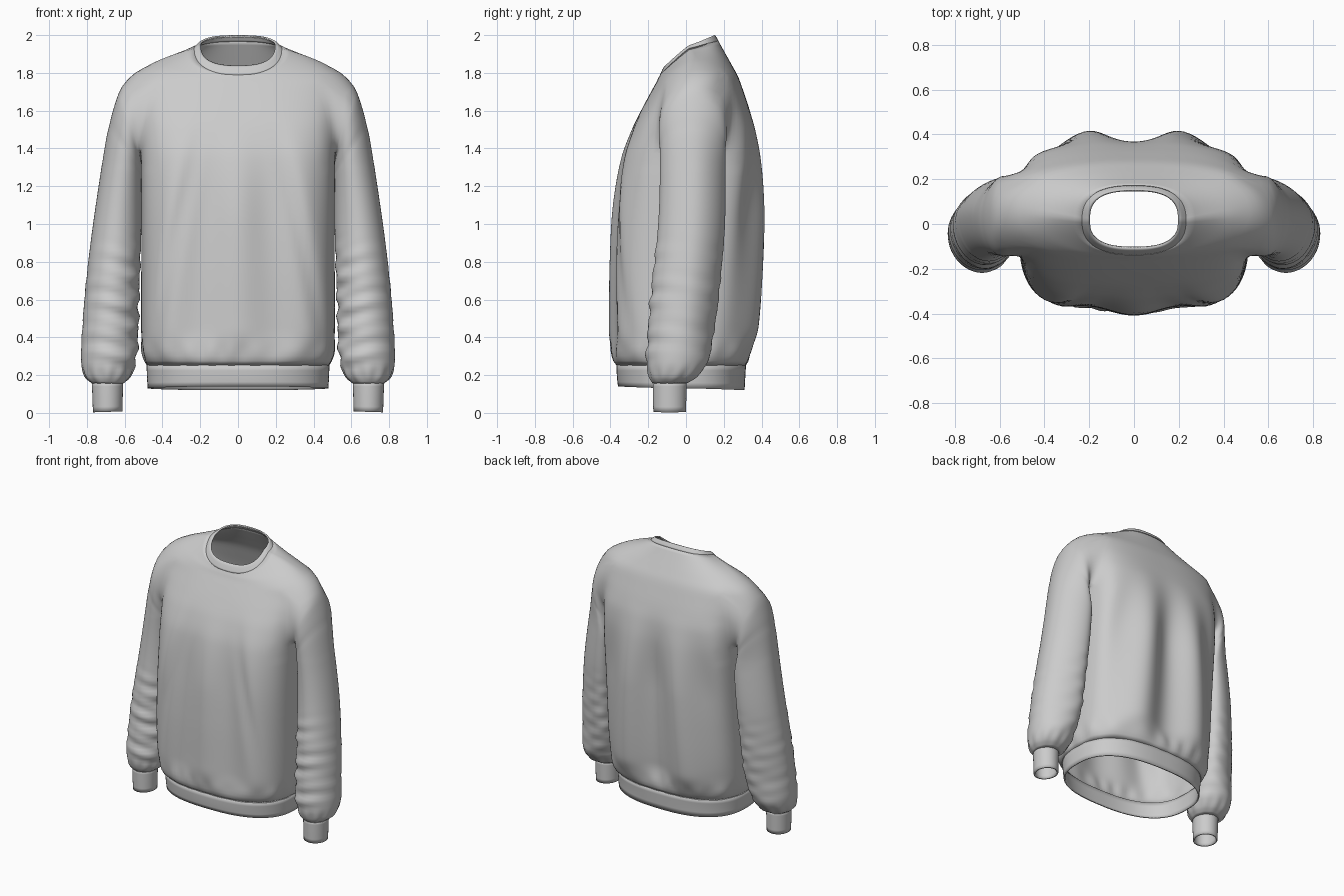
import bpy, bmesh
from math import sin, cos, pi, exp, dist

if "Cube" in bpy.data.objects:
    bpy.data.objects.remove(bpy.data.objects["Cube"])

N = 128          # columns around the torso
H = 7            # armhole half width, in columns


def dense(keys, step):
    """Smoothly resample a list of key cross-sections."""
    t = [0.0]
    for a, b in zip(keys, keys[1:]):
        t.append(t[-1] + dist(a[:-1], b[:-1]))
    last = len(keys) - 1

    def slope(i):
        a, b = max(i - 1, 0), min(i + 1, last)
        return [(q - p) / (t[b] - t[a]) for p, q in zip(keys[a], keys[b])]

    rows = []
    for i in range(last):
        d = t[i + 1] - t[i]
        n = max(1, round(d / step))
        m0, m1 = slope(i), slope(i + 1)
        for k in range(n):
            u = k / n
            h0, h1 = 2*u**3 - 3*u*u + 1, 3*u*u - 2*u**3
            g0, g1 = (u**3 - 2*u*u + u) * d, (u**3 - u*u) * d
            rows.append([h0*p + h1*q + g0*r + g1*s
                         for p, q, r, s in zip(keys[i], keys[i + 1], m0, m1)])
    return rows + [list(keys[-1])]


def ramp(a, b, v):
    u = min(1, max(0, (v - a) / (b - a)))
    return u * u * (3 - 2 * u)


def torso_point(key, j, folds=False):
    """Key: z front, z side, z back, half width, y front, y back, squareness."""
    zf, zs, zb, w, yf, yb, n = key
    a = 2 * pi * j / N
    yc, d = (yf + yb) / 2, (yb - yf) / 2
    r = (abs(cos(a) / w)**n + abs(sin(a) / d)**n) ** (-1 / n)
    x, y = r * cos(a), r * sin(a)
    t = y / d
    z = zs + ((zb if t > 0 else zf) - zs) * abs(t)**(1.6 - .5 * ramp(1.82, 1.92, zs))
    if folds:
        env = ramp(.26, .45, zs) * (1 - ramp(1.0, 1.62, zs)) * t * t
        xs = x / (1 - .3 * (zs - .4))
        if t > 0:
            y -= .037 * cos(2 * pi * xs / .5) * env
        else:
            crease = (abs(x) - .25 - .22 * (1.3 - zs)) / .045
            y += (.02 * exp(-crease * crease) - .018 * cos(2 * pi * xs / .44)) * env
        pucker = .012 * sin(19 * a + 2 * sin(3 * a)) * exp(-((zs - .32) / .05)**2)
        x, y = x * (1 + pucker), y * (1 + pucker)
    return (x, y + yc, z)


def sleeve_point(key, a, side, folds=False):
    """Key: outer x, outer z, inner x, inner z, y front, y back."""
    ox, oz, ix, iz, yf, yb = key
    c, s = cos(a), sin(a)
    lean = 0
    if folds:
        z = (oz + iz) / 2
        lean = .055 * max(0, s)**2 * ramp(.2, .5, z) * (1 - ramp(1.2, 1.5, z))
        env = ramp(.17, .3, z) * (1 - ramp(.65, 1.0, z)) * (.6 - .4 * c) * (1 - .4 * s)
        k = 1 + .03 * env * (sin(z * 46 + 2.2 * c + 1.5 * sin(2 * a))
                             + sin(z * 71 - 2.6 * c + 2 * s))
        k += .03 * sin(11 * a) * exp(-((z - .2) / .04)**2)
        k -= .03 * exp(-((oz - 1.53) / .015)**2)      # drop-shoulder seam
        c, s = c * k, s * k
    return (side * ((ox + ix) / 2 + (ox - ix) / 2 * c - lean),
            (yf + yb) / 2 + (yb - yf) / 2 * s,
            (oz + iz) / 2 + (oz - iz) / 2 * c)


def skin(bm, rings, flip=False, skip=lambda i, j: False):
    """Join closed rings of vertices with quads."""
    n = len(rings[0])
    for i in range(len(rings) - 1):
        for j in range(n):
            if not skip(i, j):
                k = (j + 1) % n
                f = [rings[i][j], rings[i][k], rings[i + 1][k], rings[i + 1][j]]
                bm.faces.new(f[::-1] if flip else f)


def finish(bm, name, thickness):
    me = bpy.data.meshes.new(name)
    bm.to_mesh(me)
    bm.free()
    for p in me.polygons:
        p.use_smooth = True
    ob = bpy.data.objects.new(name, me)
    bpy.context.collection.objects.link(ob)
    m = ob.modifiers.new("cloth_thickness", 'SOLIDIFY')
    m.thickness, m.offset = thickness, -1


def band(name, keys, step, point, count, flip=False):
    bm = bmesh.new()
    skin(bm, [[bm.verts.new(point(k, j)) for j in range(count)]
              for k in dense(keys, step)], flip)
    finish(bm, name, .01)


def level(z, *rest):
    return (z, z, z) + rest


# Body: stacked cross-sections from the hem seam to the collar seam
body_keys = [
    level(.25, .482, -.366, .316, 2.6), level(.275, .495, -.383, .33, 2.8),
    level(.33, .508, -.39, .342, 3.0), level(.5, .513, -.39, .362, 3.3),
    level(.8, .512, -.386, .378, 3.5), level(1.1, .512, -.37, .384, 3.6),
    level(1.35, .515, -.335, .382, 3.6), level(1.5, .528, -.285, .364, 3.4),
    level(1.6, .55, -.238, .338, 3.0), level(1.7, .58, -.185, .305, 2.6),
    (1.745, 1.775, 1.775, .58, -.16, .278, 2.4),
    (1.77, 1.838, 1.832, .48, -.148, .248, 2.3),
    (1.785, 1.892, 1.9, .355, -.14, .21, 2.3),
    (1.795, 1.93, 1.975, .232, -.135, .168, 2.5)]
rows = dense(body_keys, .045)
hole = [i for i, r in enumerate(rows) if 1.38 < r[1] < 1.782]
lo, hi = hole[0], hole[-1]

bm = bmesh.new()
grid = [[bm.verts.new(torso_point(r, j, True)) for j in range(N)] for r in rows]
skin(bm, grid, skip=lambda i, j: lo <= i < hi and (j + H) % (N // 2) < 2 * H)

# Sleeves: grown from the armhole edge loops
sleeve_keys = [
    (.622, 1.725, .515, 1.345, -.145, .215), (.66, 1.61, .512, 1.31, -.145, .215),
    (.693, 1.48, .51, 1.24, -.14, .21), (.735, 1.22, .51, 1.10, -.14, .21),
    (.77, .98, .512, .95, -.15, .205), (.795, .78, .518, .78, -.17, .19),
    (.815, .58, .525, .58, -.19, .17), (.828, .38, .53, .38, -.205, .14),
    (.83, .27, .54, .27, -.21, .115), (.81, .19, .57, .19, -.195, .06),
    (.772, .155, .608, .155, -.175, .003)]
edge = ([(hi, c) for c in range(H + 1)] + [(i, H) for i in range(hi - 1, lo - 1, -1)]
        + [(lo, c) for c in range(H - 1, -H - 1, -1)]
        + [(i, -H) for i in range(lo + 1, hi + 1)] + [(hi, c) for c in range(1 - H, 0)])
M = len(edge)
for side in (1, -1):
    rings = [[grid[i][(c if side > 0 else N // 2 - c) % N] for i, c in edge]]
    for k in dense(sleeve_keys, .03):
        rings.append([bm.verts.new(sleeve_point(k, 2 * pi * m / M, side, True))
                      for m in range(M)])
    skin(bm, rings, flip=side > 0)

# Relax the cloth where sleeve and body meet
bmesh.ops.delete(bm, geom=[v for v in bm.verts if not v.link_faces], context='VERTS')
joint = [v for v in bm.verts if abs(v.co.x) > .45 and 1.3 < v.co.z < 1.86]
for _ in range(3):
    bmesh.ops.smooth_vert(bm, verts=joint, factor=.5,
                          use_axis_x=True, use_axis_y=True, use_axis_z=True)
finish(bm, "body_and_sleeves", .006)

# Ribbed bands: hem, collar and cuffs
band("hem_band", [(.14, .13, .12, .478, -.36, .31, 2.5),
                  level(.19, .482, -.366, .314, 2.5),
                  level(.258, .484, -.368, .318, 2.6)], .06, torso_point, N)
band("collar", [(1.79, 1.926, 1.97, .237, -.138, .172, 2.5),
                (1.808, 1.936, 1.986, .224, -.13, .163, 2.5),
                (1.832, 1.947, 2.0, .206, -.117, .152, 2.6),
                (1.84, 1.943, 1.993, .196, -.107, .146, 2.7)], .015, torso_point, N)
for side, name in ((1, "left_cuff"), (-1, "right_cuff")):
    band(name, [(.774, .165, .608, .165, -.176, .004),
                (.771, .09, .61, .09, -.175, .002),
                (.768, .003, .612, .008, -.173, .0)], .04,
         lambda k, j, s=side: sleeve_point(k, 2 * pi * j / 48, s), 48, side > 0)
